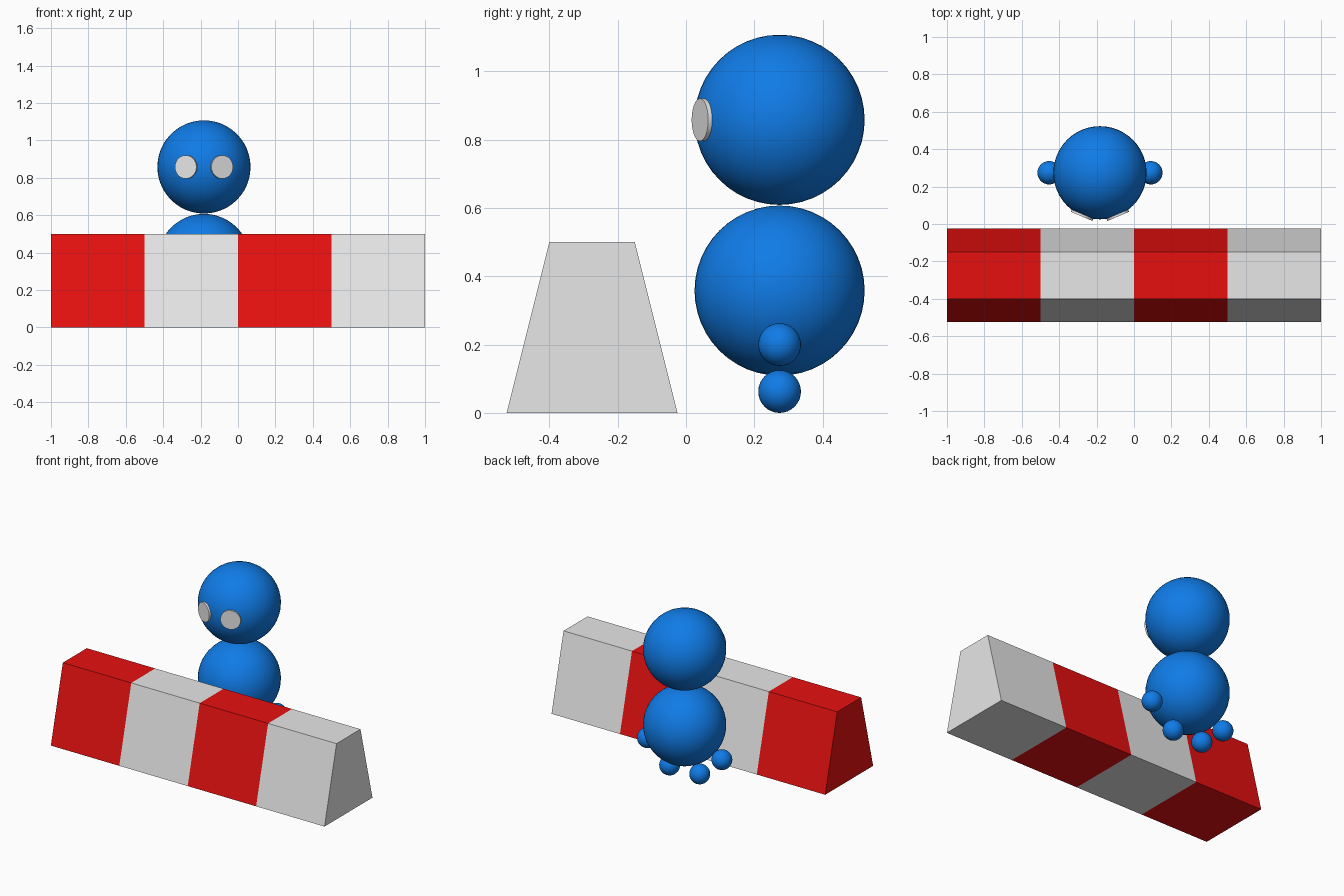
import bpy, bmesh, math
from mathutils import Vector

if "Cube" in bpy.data.objects:
    bpy.data.objects.remove(bpy.data.objects["Cube"])


def material(name, rgb):
    m = bpy.data.materials.new(name)
    m.diffuse_color = (*rgb, 1)
    m.use_nodes = True
    m.node_tree.nodes["Principled BSDF"].inputs["Base Color"].default_value = m.diffuse_color
    return m


BLUE = material("blue", (0.005, 0.2, 0.8))
RED = material("red", (0.8, 0.005, 0.005))
WHITE = material("white", (0.8, 0.8, 0.8))

CX, CY = -0.182, 0.274      # figure axis
HEAD_Z, R, SMALL_R = 0.858, 0.249, 0.0625


def ball(name, x, z, r, segs=48):
    bpy.ops.mesh.primitive_uv_sphere_add(
        segments=segs, ring_count=segs // 2, radius=r, location=(CX + x, CY, z))
    ob = bpy.context.object
    ob.name = name
    ob.data.materials.append(BLUE)
    bpy.ops.object.shade_smooth()


# Barrier: trapezoid section swept along x, cut into four striped blocks
bm = bmesh.new()
section = [(-0.525, 0), (-0.025, 0), (-0.15, 0.5), (-0.40, 0.5)]
rings = [[bm.verts.new((-1 + 0.5 * i, y, z)) for y, z in section] for i in range(5)]
for a, b in zip(rings, rings[1:]):
    for j in range(4):
        k = (j + 1) % 4
        bm.faces.new((a[j], a[k], b[k], b[j]))
bm.faces.new(rings[0])
bm.faces.new(rings[-1])
bmesh.ops.recalc_face_normals(bm, faces=bm.faces)
for f in bm.faces:
    block = min(3, int((f.calc_center_median().x + 1) / 0.5))
    f.material_index = block % 2
mesh = bpy.data.meshes.new("barrier")
bm.to_mesh(mesh)
bm.free()
mesh.materials.append(RED)
mesh.materials.append(WHITE)
bpy.context.collection.objects.link(bpy.data.objects.new("barrier", mesh))

# Figure: body and head
ball("body", 0, HEAD_Z - 0.5, R)
ball("head", 0, HEAD_Z, R)

# Hands, feet and eyes on both sides
for side, s in (("left", -1), ("right", 1)):
    ball(side + "_hand", s * 0.272, 0.2, SMALL_R, 32)
    ball(side + "_foot", s * 0.11, SMALL_R, SMALL_R, 32)

    # Eye: flat disc turned outwards, just proud of the head
    a = math.radians(22.8)
    d = Vector((s * math.sin(a), -math.cos(a), 0))
    bpy.ops.mesh.primitive_cylinder_add(
        vertices=32, radius=SMALL_R, depth=0.02,
        location=Vector((CX, CY, HEAD_Z)) + d * 0.243,
        rotation=d.to_track_quat('Z', 'Y').to_euler())
    eye = bpy.context.object
    eye.name = side + "_eye"
    eye.data.materials.append(WHITE)
    bpy.ops.object.shade_smooth_by_angle()
